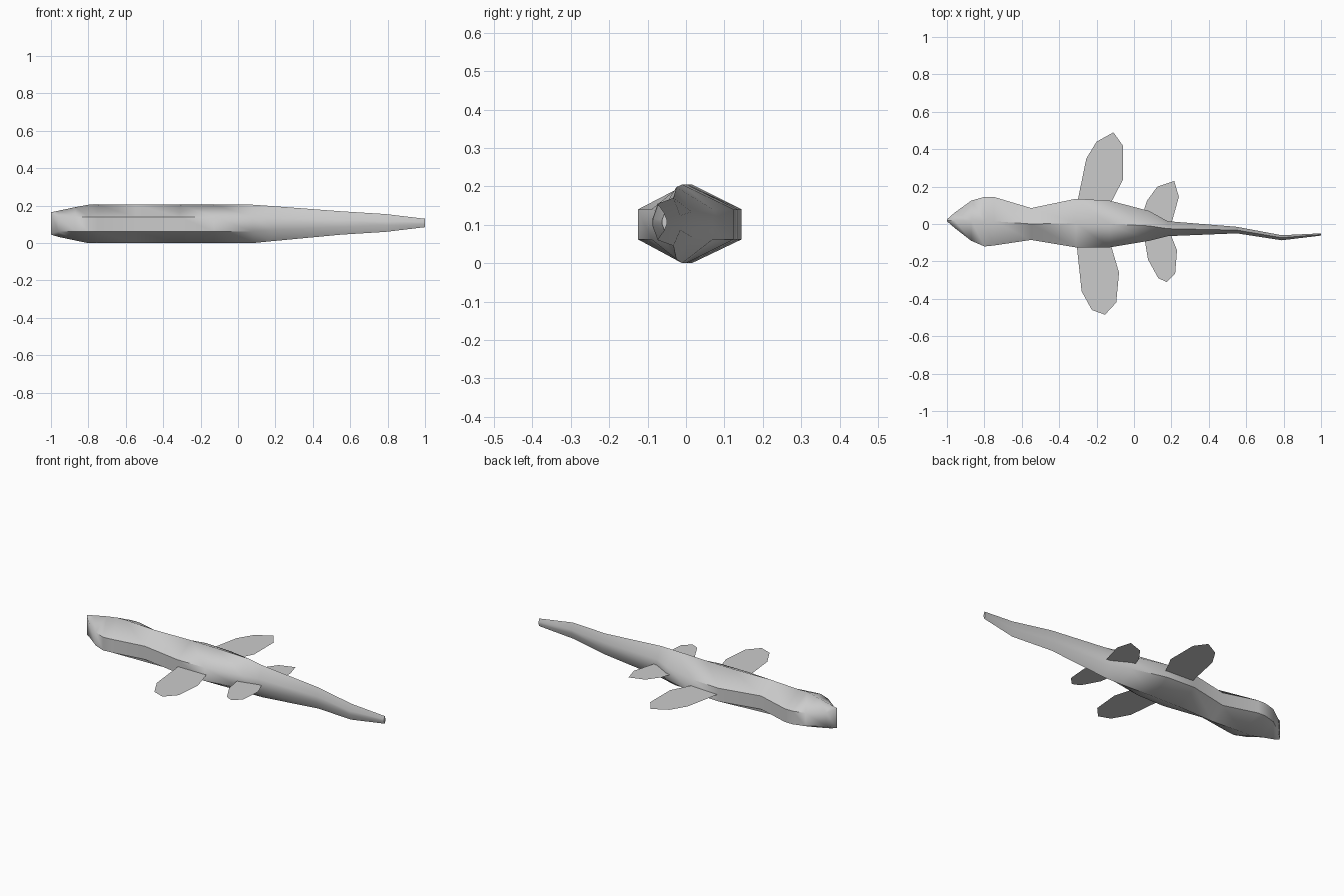
import bpy, bmesh, math

cube = bpy.data.objects.get("Cube")
if cube:
    bpy.data.objects.remove(cube, do_unlink=True)

# One plain grey for everything
grey = bpy.data.materials.new("plain_grey")
grey.use_nodes = True
color = (0.6, 0.6, 0.6, 1)
grey.diffuse_color = color
grey.node_tree.nodes["Principled BSDF"].inputs["Base Color"].default_value = color


def make_object(name, bm):
    mesh = bpy.data.meshes.new(name)
    bm.to_mesh(mesh)
    bm.free()
    mesh.materials.append(grey)
    obj = bpy.data.objects.new(name, mesh)
    bpy.context.collection.objects.link(obj)
    return obj


# Body stations: x, right y, left y, spine z, belly z, flank top z, flank bottom z
stations = [
    (-1.00, 0.015, 0.025, 0.165, 0.045, 0.160, 0.050),
    (-0.96, -0.02, 0.06, 0.173, 0.033, 0.140, 0.062),
    (-0.87, -0.09, 0.125, 0.192, 0.014, 0.140, 0.062),
    (-0.80, -0.12, 0.145, 0.205, 0.00, 0.140, 0.062),
    (-0.75, -0.115, 0.145, 0.205, 0.00, 0.140, 0.062),
    (-0.55, -0.085, 0.085, 0.205, 0.00, 0.140, 0.062),
    (-0.31, -0.125, 0.135, 0.205, 0.00, 0.140, 0.062),
    (-0.13, -0.125, 0.125, 0.205, 0.00, 0.140, 0.062),
    (0.08, -0.09, 0.07, 0.205, 0.00, 0.140, 0.062),
    (0.18, -0.065, 0.015, 0.198, 0.01, 0.134, 0.068),
    (0.55, -0.05, -0.015, 0.170, 0.045, 0.124, 0.086),
    (0.79, -0.087, -0.060, 0.155, 0.06, 0.116, 0.096),
    (1.00, -0.062, -0.050, 0.130, 0.085, 0.113, 0.101),
]

# Body: six-sided rings bridged from snout to tail
bm = bmesh.new()
rings = []
for x, right, left, spine, belly, top, low in stations:
    mid = (right + left) / 2
    ring = [(mid, spine), (right, top), (right, low), (mid, belly), (left, low), (left, top)]
    rings.append([bm.verts.new((x, y, z)) for y, z in ring])
for a, b in zip(rings, rings[1:]):
    for i in range(6):
        j = (i + 1) % 6
        bm.faces.new((a[i], a[j], b[j], b[i]))
bm.faces.new(rings[0])
bm.faces.new(rings[-1])
bmesh.ops.recalc_face_normals(bm, faces=bm.faces)
body = make_object("body", bm)
bpy.ops.object.select_all(action='DESELECT')
body.select_set(True)
bpy.context.view_layer.objects.active = body
bpy.ops.object.shade_smooth_by_angle(angle=math.radians(58))

# Fins: flat sheets set into the flanks at mid height
fins = {
    "front_fin_left": [(-0.29, 0.08), (-0.30, 0.13), (-0.255, 0.35), (-0.20, 0.44), (-0.11, 0.49),
                       (-0.06, 0.42), (-0.06, 0.235), (-0.12, 0.12), (-0.14, 0.08)],
    "front_fin_right": [(-0.30, -0.08), (-0.305, -0.125), (-0.28, -0.36), (-0.225, -0.46), (-0.155, -0.485),
                        (-0.095, -0.42), (-0.08, -0.26), (-0.12, -0.125), (-0.14, -0.08)],
    "rear_fin_left": [(0.06, 0.03), (0.055, 0.08), (0.07, 0.125), (0.125, 0.20), (0.215, 0.23),
                      (0.24, 0.145), (0.205, 0.02), (0.19, -0.02)],
    "rear_fin_right": [(0.06, -0.05), (0.06, -0.10), (0.075, -0.19), (0.13, -0.29), (0.175, -0.31),
                       (0.22, -0.265), (0.23, -0.14), (0.20, -0.065), (0.18, -0.04)],
}
for name, outline in fins.items():
    bm = bmesh.new()
    face = bm.faces.new([bm.verts.new((x, y, 0.10)) for x, y in outline])
    face.normal_update()
    if face.normal.z < 0:
        face.normal_flip()
    make_object(name, bm)
